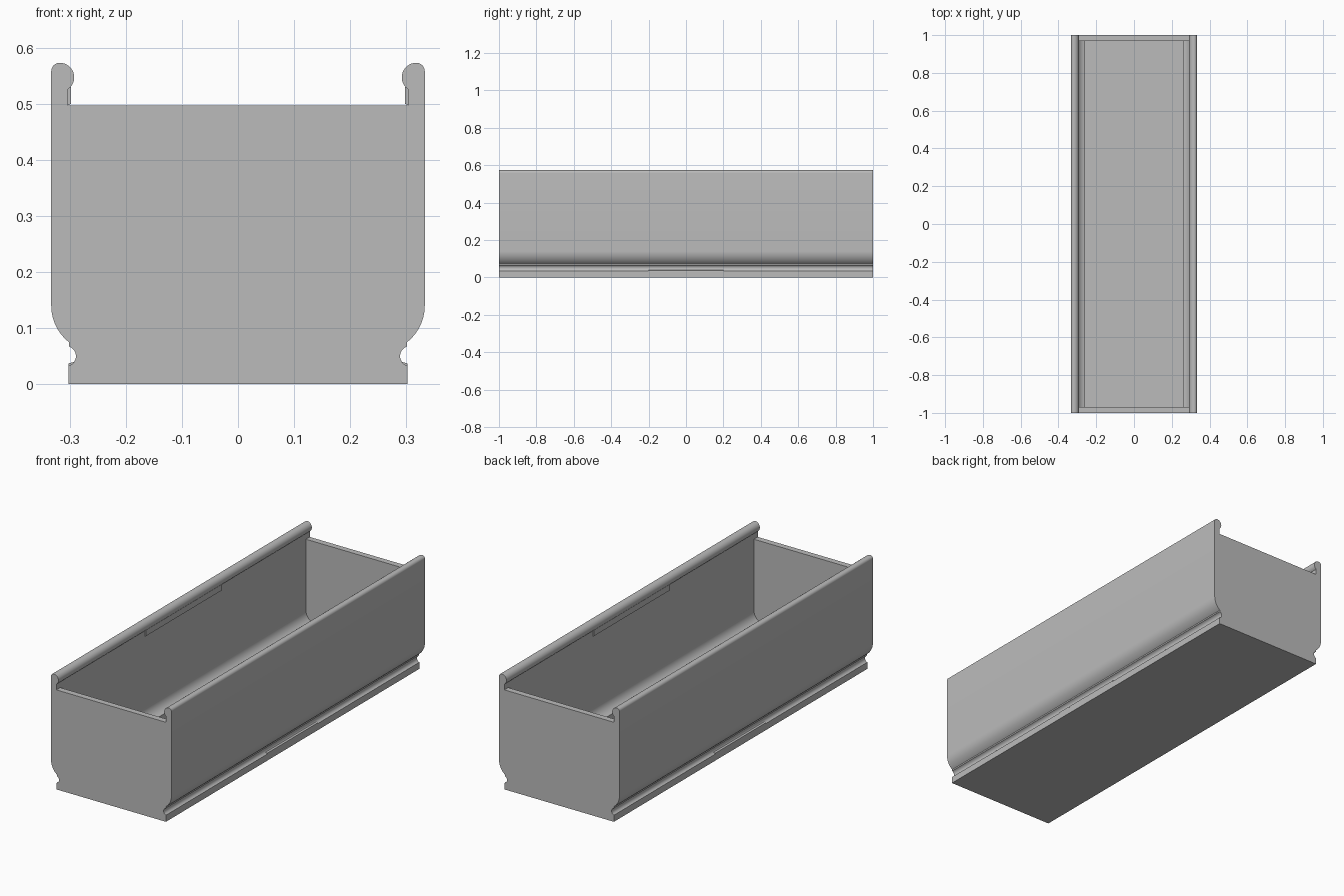
import bpy, bmesh
from math import radians, sin, cos

cube = bpy.data.objects.get("Cube")
if cube:
    bpy.data.objects.remove(cube)

LENGTH, END_THICK, RIM, FLOOR = 2.0, 0.03, 0.497, 0.033
INNER, OUTER = 0.303, 0.333

grey = bpy.data.materials.new("plain grey")
grey.use_nodes = True
grey.diffuse_color = (0.5, 0.5, 0.5, 1)
grey.node_tree.nodes["Principled BSDF"].inputs["Base Color"].default_value = (0.5, 0.5, 0.5, 1)


def arc(cx, cz, r, start, end, n=14):
    """Points of a circular arc, angles in degrees."""
    angles = [radians(start + (end - start) * i / n) for i in range(n + 1)]
    return [(cx + r * cos(a), cz + r * sin(a)) for a in angles]


def mirrored(half):
    """Close a half profile with its mirror image across x = 0."""
    return half + [(-x, z) for x, z in reversed(half)]


def extrude(name, profile, y0, y1):
    """Extrude an x-z profile from y0 to y1."""
    bm = bmesh.new()
    face = bm.faces.new([bm.verts.new((x, y0, z)) for x, z in profile])
    new = bmesh.ops.extrude_face_region(bm, geom=[face])["geom"]
    verts = [v for v in new if isinstance(v, bmesh.types.BMVert)]
    bmesh.ops.translate(bm, verts=verts, vec=(0, y1 - y0, 0))
    bmesh.ops.recalc_face_normals(bm, faces=bm.faces)
    mesh = bpy.data.meshes.new(name)
    bm.to_mesh(mesh)
    bm.free()
    mesh.materials.append(grey)
    mesh.shade_smooth()
    mesh.set_sharp_from_angle(angle=radians(30))
    obj = bpy.data.objects.new(name, mesh)
    bpy.context.collection.objects.link(obj)
    return obj


# Inside of the trough: floor edge, curved haunch, straight wall
inside = [(0.26, FLOOR)] + arc(0.25, 0.14, 0.053, -79, 0)

# Rounded bead along the top of each wall
bead = arc(0.318, 0.547, 0.026, 235, 90) + arc(0.318, 0.558, 0.015, 90, 0, 8)[1:]

# Outside: wall, curved haunch, concave groove and foot
outside = arc(0.25, 0.14, 0.083, 0, -52) + arc(0.307, 0.05, 0.018, 108, 254)
foot = [(0.302, FLOOR), (0.302, 0)]

extrude("trough_shell", mirrored(inside + bead + outside + foot), -LENGTH / 2, LENGTH / 2)

# Closed end panels between the walls
panel = mirrored(inside + [(INNER, RIM)])
for name, side in (("front_end_panel", -1), ("back_end_panel", 1)):
    extrude(name, panel, side * LENGTH / 2, side * (LENGTH / 2 - END_THICK))

# Small snap ribs under the beads and in the outer grooves
for name, s in (("left", 1), ("right", -1)):
    tab = [(s * x, z) for x, z in ((0.304, RIM), (0.298, RIM + 0.003), (0.298, 0.53), (0.304, 0.53))]
    extrude(name + "_bead_rib", tab, -0.3, 0.3)
    rib = [(s * x, z) for x, z in ((0.29, 0.03), (0.302, 0.03), (0.302, 0.037), (0.29, 0.04))]
    extrude(name + "_groove_rib", rib, -0.2, 0.2)
